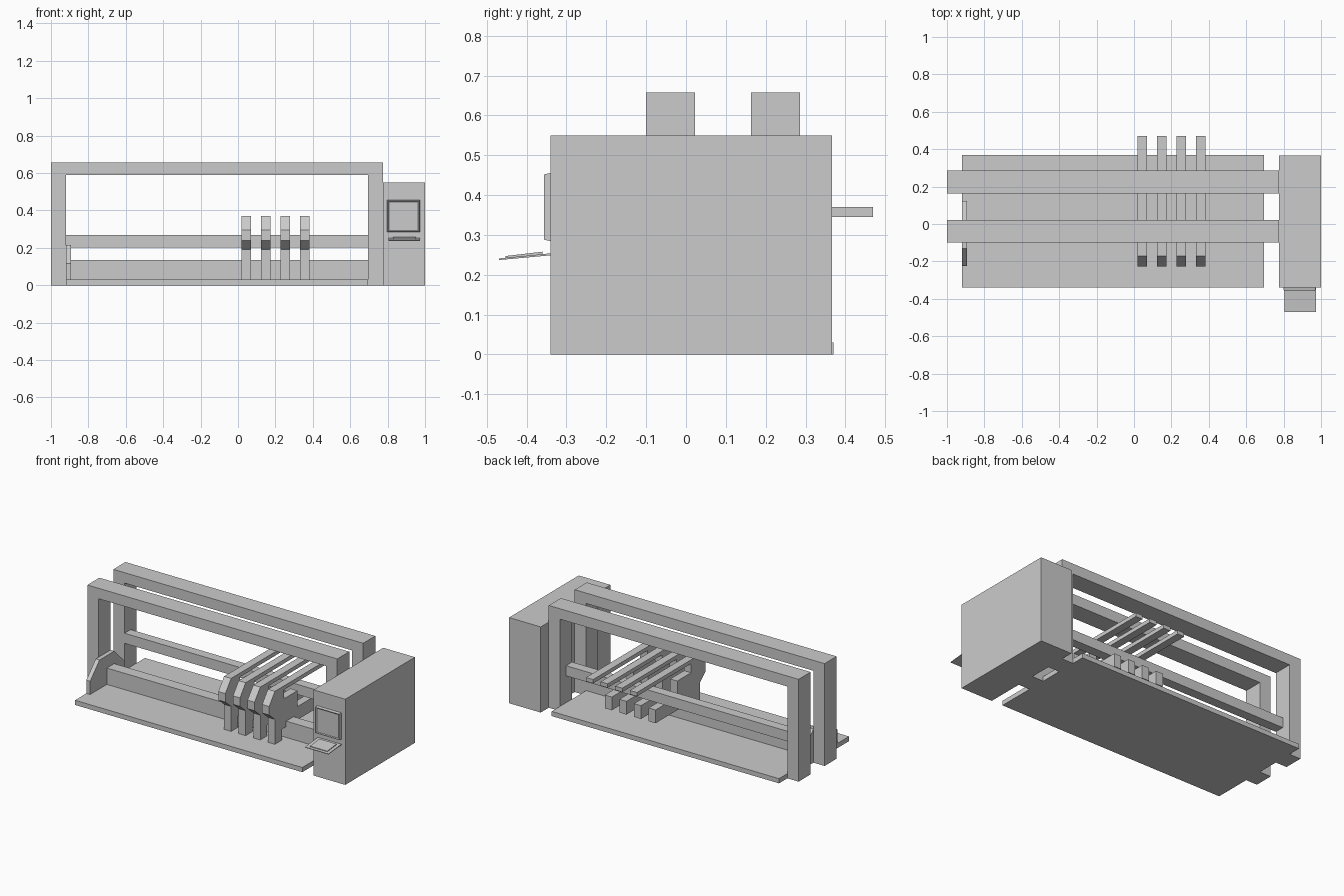
import bpy, bmesh

if "Cube" in bpy.data.objects:
    bpy.data.objects.remove(bpy.data.objects["Cube"])


def finish(name, bm):
    bmesh.ops.recalc_face_normals(bm, faces=bm.faces[:])
    mesh = bpy.data.meshes.new(name)
    bm.to_mesh(mesh)
    bm.free()
    ob = bpy.data.objects.new(name, mesh)
    bpy.context.collection.objects.link(ob)
    return ob


def extrude(name, points, offset):
    """Closed planar outline pushed along an offset vector."""
    bm = bmesh.new()
    face = bm.faces.new([bm.verts.new(p) for p in points])
    new = bmesh.ops.extrude_face_region(bm, geom=[face])["geom"]
    bmesh.ops.translate(bm, vec=offset,
                        verts=[v for v in new if isinstance(v, bmesh.types.BMVert)])
    return finish(name, bm)


def side_profile(name, yz, x0, x1):
    return extrude(name, [(x0, y, z) for y, z in yz], (x1 - x0, 0, 0))


def box(name, x, y, z):
    return side_profile(name, [(y[0], z[0]), (y[1], z[0]), (y[1], z[1]), (y[0], z[1])], *x)


# Floor plate and machine cabinet
box("base_plate", (-0.92, 0.695), (-0.34, 0.37), (0, 0.03))
box("cabinet", (0.775, 1.0), (-0.34, 0.367), (0, 0.55))

# Two portal frames, each one arch-shaped outline
arch = [(-1, 0), (-0.92, 0), (-0.92, 0.59), (0.695, 0.59), (0.695, 0), (0.775, 0),
        (0.775, 0.657), (-1, 0.657)]
for name, y0, y1 in (("front_frame", -0.1, 0.022), ("rear_frame", 0.163, 0.286)):
    extrude(name, [(x, y0, z) for x, z in arch], (0, y1 - y0, 0))

# Long rails between the posts
box("upper_rail", (-0.92, 0.695), (0.163, 0.225), (0.203, 0.268))
box("lower_rail", (-0.92, 0.695), (-0.055, 0.02), (0.03, 0.135))

# End support with sloped shoulders
side_profile("end_support", [(-0.225, 0.03), (0.122, 0.03), (0.122, 0.115), (0.02, 0.215),
                             (-0.13, 0.215), (-0.225, 0.115)], -0.92, -0.893)

# Four gauge fingers: leg, angled nose, long top bar, slotted body and lower arm
finger = [(-0.17, 0.03), (-0.17, 0.19), (-0.228, 0.24), (-0.228, 0.295), (-0.17, 0.37),
          (0.47, 0.37), (0.47, 0.345), (-0.08, 0.345), (-0.08, 0.287), (0.06, 0.287),
          (0.06, 0.185), (0.28, 0.185), (0.28, 0.10), (-0.10, 0.10), (-0.10, 0.03)]
for i in range(4):
    x = 0.02 + i * 0.1037
    side_profile(f"gauge_finger_{i + 1}", finger, x, x + 0.05)

# Control screen with chamfered rim and a recessed display
bm = bmesh.new()
bmesh.ops.create_cube(bm, size=1)
for v in bm.verts:
    front = v.co.y < 0
    s = 0.95 if front else 1.0
    v.co = (0.885 + v.co.x * 0.175 * s, -0.357 if front else -0.338, 0.37 + v.co.z * 0.172 * s)
bm.faces.ensure_lookup_table()
panel = min(bm.faces, key=lambda f: f.calc_center_median().y)
bmesh.ops.inset_region(bm, faces=[panel], thickness=0.008, depth=-0.004)
finish("control_screen", bm)

# Sloping keyboard tray with a raised key pad
side_profile("keyboard_tray", [(-0.47, 0.237), (-0.47, 0.241), (-0.338, 0.254), (-0.338, 0.249)],
             0.805, 0.972)
side_profile("key_pad", [(-0.453, 0.242), (-0.453, 0.247), (-0.36, 0.258), (-0.36, 0.251)],
             0.83, 0.952)
